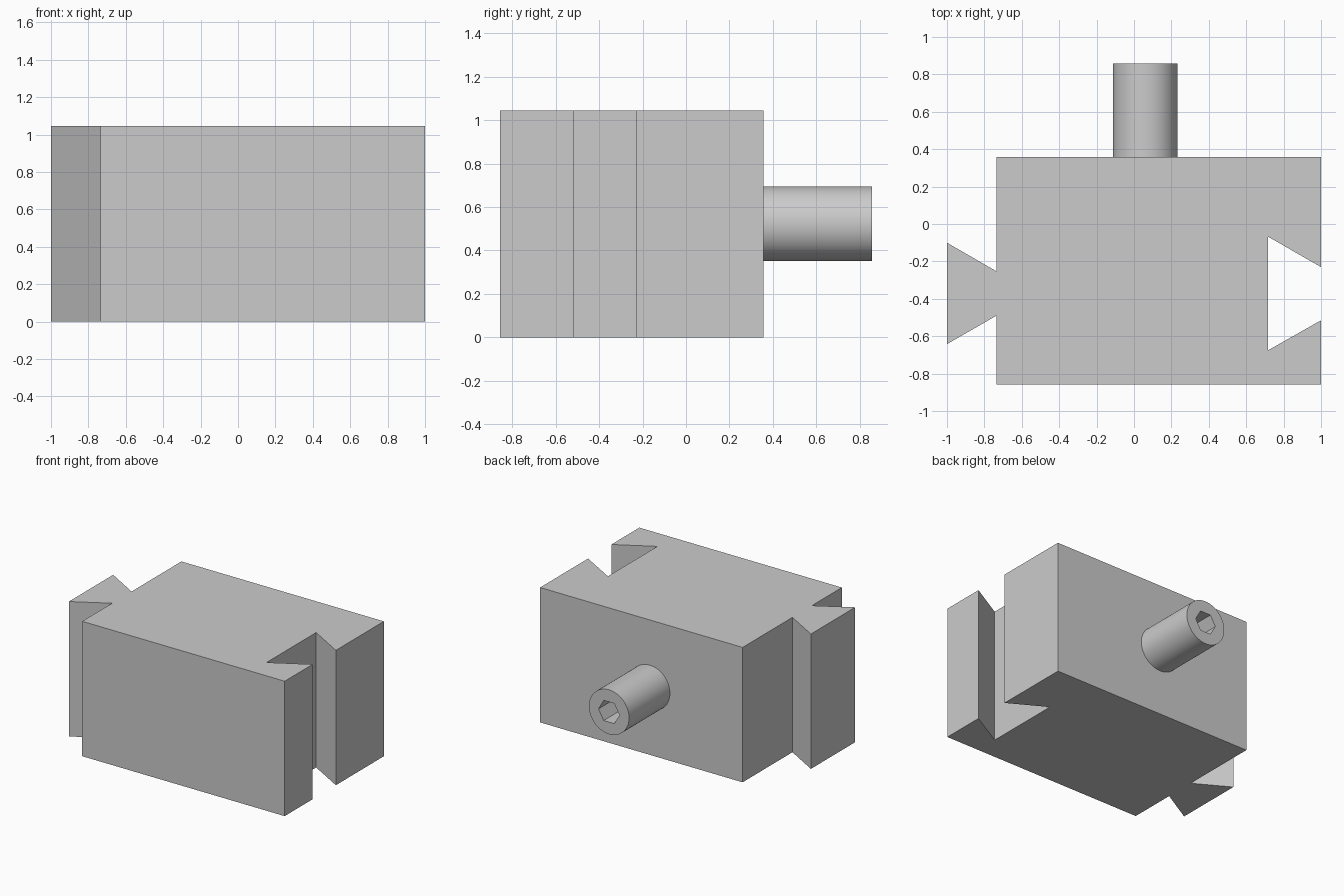
import bpy, bmesh, math
from mathutils import Vector

cube = bpy.data.objects.get("Cube")
if cube:
    bpy.data.objects.remove(cube, do_unlink=True)

grey = bpy.data.materials.new("plain grey")
grey.use_nodes = True
colour = (0.6, 0.6, 0.6, 1)
grey.diffuse_color = colour
grey.node_tree.nodes["Principled BSDF"].inputs["Base Color"].default_value = colour


def prism(name, profile, direction):
    """Extrude a flat closed profile into a solid."""
    bm = bmesh.new()
    face = bm.faces.new([bm.verts.new(p) for p in profile])
    ext = bmesh.ops.extrude_face_region(bm, geom=[face], use_keep_orig=True)
    moved = [v for v in ext["geom"] if isinstance(v, bmesh.types.BMVert)]
    bmesh.ops.translate(bm, verts=moved, vec=Vector(direction))
    bmesh.ops.recalc_face_normals(bm, faces=bm.faces)
    mesh = bpy.data.meshes.new(name)
    bm.to_mesh(mesh)
    bm.free()
    mesh.materials.append(grey)
    obj = bpy.data.objects.new(name, mesh)
    bpy.context.collection.objects.link(obj)
    return obj


def ring(sides, radius, y, turn=0):
    """Points of a regular polygon facing along y, on the peg axis."""
    return [(0.06 + radius * math.cos(turn + math.tau * i / sides), y,
             0.523 + radius * math.sin(turn + math.tau * i / sides))
            for i in range(sides)]


# Block with a dovetail tongue on one side and a matching slot on the other
outline = [(-0.735, -0.857), (1, -0.857), (1, -0.515), (0.717, -0.675),
           (0.717, -0.068), (1, -0.23), (1, 0.357), (-0.735, 0.357),
           (-0.735, -0.253), (-1, -0.1), (-1, -0.642), (-0.735, -0.49)]
prism("dovetail_block", [(x, y, 0) for x, y in outline], (0, 0, 1.045))

# Round peg with a hexagonal socket in its end
peg = prism("socket_peg", ring(64, 0.172, 0.357), (0, 0.5, 0))
cutter = prism("hex_cutter", ring(6, 0.09, 0.6), (0, 0.4, 0))
cutter.hide_render = True
cutter.hide_viewport = True
cut = peg.modifiers.new("hex socket", "BOOLEAN")
cut.operation = "DIFFERENCE"
cut.solver = "EXACT"
cut.object = cutter

# Bake the socket, then smooth the round wall only
bpy.context.view_layer.update()
baked = bpy.data.meshes.new_from_object(
    peg.evaluated_get(bpy.context.evaluated_depsgraph_get()))
peg.modifiers.clear()
peg.data = baked
bpy.data.objects.remove(cutter, do_unlink=True)
bpy.ops.object.select_all(action="DESELECT")
peg.select_set(True)
bpy.context.view_layer.objects.active = peg
bpy.ops.object.shade_smooth_by_angle(angle=math.radians(30))
